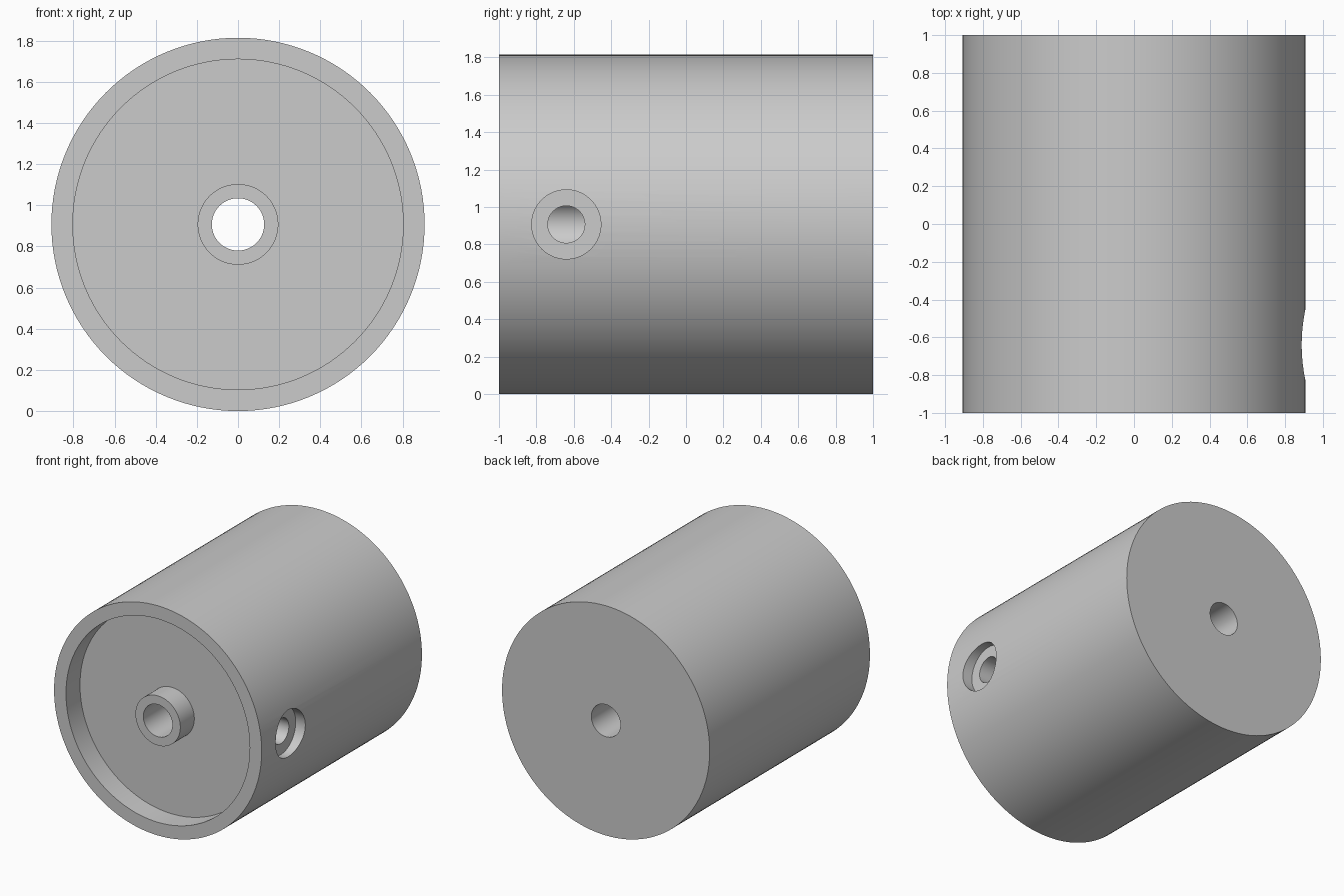
import bpy, bmesh, math
from mathutils import Matrix, Vector

cube = bpy.data.objects.get("Cube")
if cube:
    bpy.data.objects.remove(cube, do_unlink=True)

RADIUS, RECESS, BOSS, BORE = 0.907, 0.803, 0.196, 0.127
FLOOR_Y = -0.825
HOLE_Y = -0.64

grey = bpy.data.materials.new("plain grey")
grey.use_nodes = True
colour = (0.6, 0.6, 0.6, 1)
grey.diffuse_color = colour
grey.node_tree.nodes["Principled BSDF"].inputs["Base Color"].default_value = colour


def make_object(name, bm):
    bmesh.ops.recalc_face_normals(bm, faces=bm.faces)
    mesh = bpy.data.meshes.new(name)
    bm.to_mesh(mesh)
    bm.free()
    mesh.materials.append(grey)
    obj = bpy.data.objects.new(name, mesh)
    bpy.context.collection.objects.link(obj)
    return obj


def lathe(name, profile, steps=128):
    """Spin a closed (radius, y) profile around the long axis."""
    bm = bmesh.new()
    verts = [bm.verts.new((r, y, 0)) for r, y in profile]
    edges = [bm.edges.new((v, verts[i - 1])) for i, v in enumerate(verts)]
    bmesh.ops.spin(bm, geom=verts + edges, cent=(0, 0, 0), axis=(0, 1, 0),
                   angle=math.tau, steps=steps, use_merge=False)
    bmesh.ops.remove_doubles(bm, verts=bm.verts, dist=1e-4)
    bmesh.ops.translate(bm, verts=bm.verts, vec=(0, 0, RADIUS))
    return make_object(name, bm)


def side_drill(name, radius, x0, x1):
    """Round cutter pointing sideways through the body wall."""
    bm = bmesh.new()
    place = (Matrix.Translation(Vector(((x0 + x1) / 2, HOLE_Y, RADIUS)))
             @ Matrix.Rotation(math.pi / 2, 4, "Y"))
    bmesh.ops.create_cone(bm, cap_ends=True, segments=64, radius1=radius,
                          radius2=radius, depth=x1 - x0, matrix=place)
    return make_object(name, bm)


# Body: outer wall, recessed front, central boss and through bore
body = lathe("cylinder_body", [
    (RADIUS, 1), (RADIUS, -1), (RECESS, -1), (RECESS, FLOOR_Y),
    (BOSS, FLOOR_Y), (BOSS, -1), (BORE, -1), (BORE, 1)])

# Counterbored side hole reaching the bore
cutters = [side_drill("counterbore_cutter", 0.185, 0.823, 1.1),
           side_drill("side_hole_cutter", 0.099, 0.03, 1.0)]

bpy.ops.object.select_all(action="DESELECT")
bpy.context.view_layer.objects.active = body
body.select_set(True)
for cutter in cutters:
    cut = body.modifiers.new(cutter.name, "BOOLEAN")
    cut.operation = "DIFFERENCE"
    cut.solver = "EXACT"
    cut.object = cutter
    bpy.ops.object.modifier_apply(modifier=cut.name)
for cutter in cutters:
    bpy.data.objects.remove(cutter, do_unlink=True)

bpy.ops.object.shade_smooth_by_angle(angle=math.radians(30))
